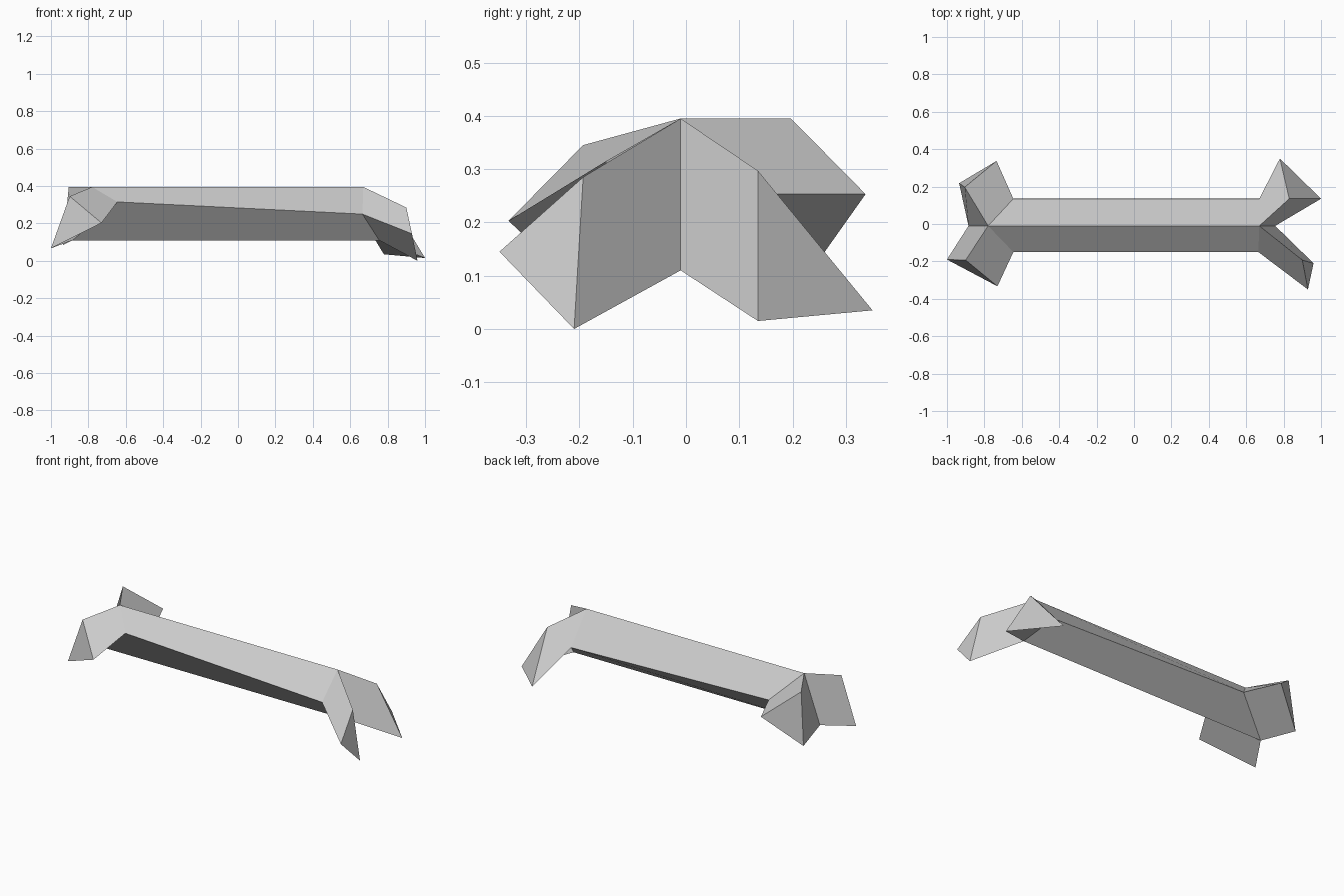
import bpy, bmesh

cube = bpy.data.objects.get("Cube")
if cube:
    bpy.data.objects.remove(cube)

# One flat bone colour
mat = bpy.data.materials.new("bone_grey")
mat.use_nodes = True
colour = (0.6, 0.6, 0.6, 1)
mat.diffuse_color = colour
mat.node_tree.nodes["Principled BSDF"].inputs["Base Color"].default_value = colour

bm = bmesh.new()


def ring(top, front, bottom, back):
    """Diamond cross-section of the shaft."""
    return [bm.verts.new(p) for p in (top, front, bottom, back)]


def skin(a, b):
    """Join two matching loops with quads."""
    for i in range(len(a)):
        j = (i + 1) % len(a)
        bm.faces.new((a[i], a[j], b[j], b[i]))


def prong(root, tip):
    """Triangular knuckle growing from half of a shaft end."""
    end = [bm.verts.new(p) for p in tip]
    for i, j in ((0, 1), (1, 2)):
        bm.faces.new((root[i], root[j], end[j], end[i]))
    bm.faces.new((root[2], root[0], end[0], end[2]))
    bm.faces.new(end)


# Shaft
left = ring((-0.78, -0.01, 0.395), (-0.645, -0.15, 0.315),
            (-0.885, -0.01, 0.11), (-0.645, 0.135, 0.253))
right = ring((0.67, -0.01, 0.395), (0.665, -0.15, 0.25),
             (0.755, -0.01, 0.11), (0.67, 0.135, 0.216))
skin(left, right)

# Four splayed knuckles: top, outer and bottom corner of each tip
prong(left[:3], ((-0.90, -0.193, 0.345), (-0.73, -0.333, 0.203), (-1.0, -0.19, 0.067)))
prong([left[0], left[3], left[2]],
      ((-0.905, 0.197, 0.395), (-0.735, 0.337, 0.253), (-0.935, 0.218, 0.085)))
prong(right[:3], ((0.90, -0.193, 0.285), (0.93, -0.35, 0.145), (0.96, -0.21, 0.0)))
prong([right[0], right[3], right[2]],
      ((0.83, 0.135, 0.297), (0.78, 0.35, 0.035), (1.0, 0.135, 0.015)))

bmesh.ops.recalc_face_normals(bm, faces=bm.faces)
mesh = bpy.data.meshes.new("bone")
bm.to_mesh(mesh)
bm.free()
mesh.materials.append(mat)
bone = bpy.data.objects.new("bone", mesh)
bpy.context.scene.collection.objects.link(bone)
